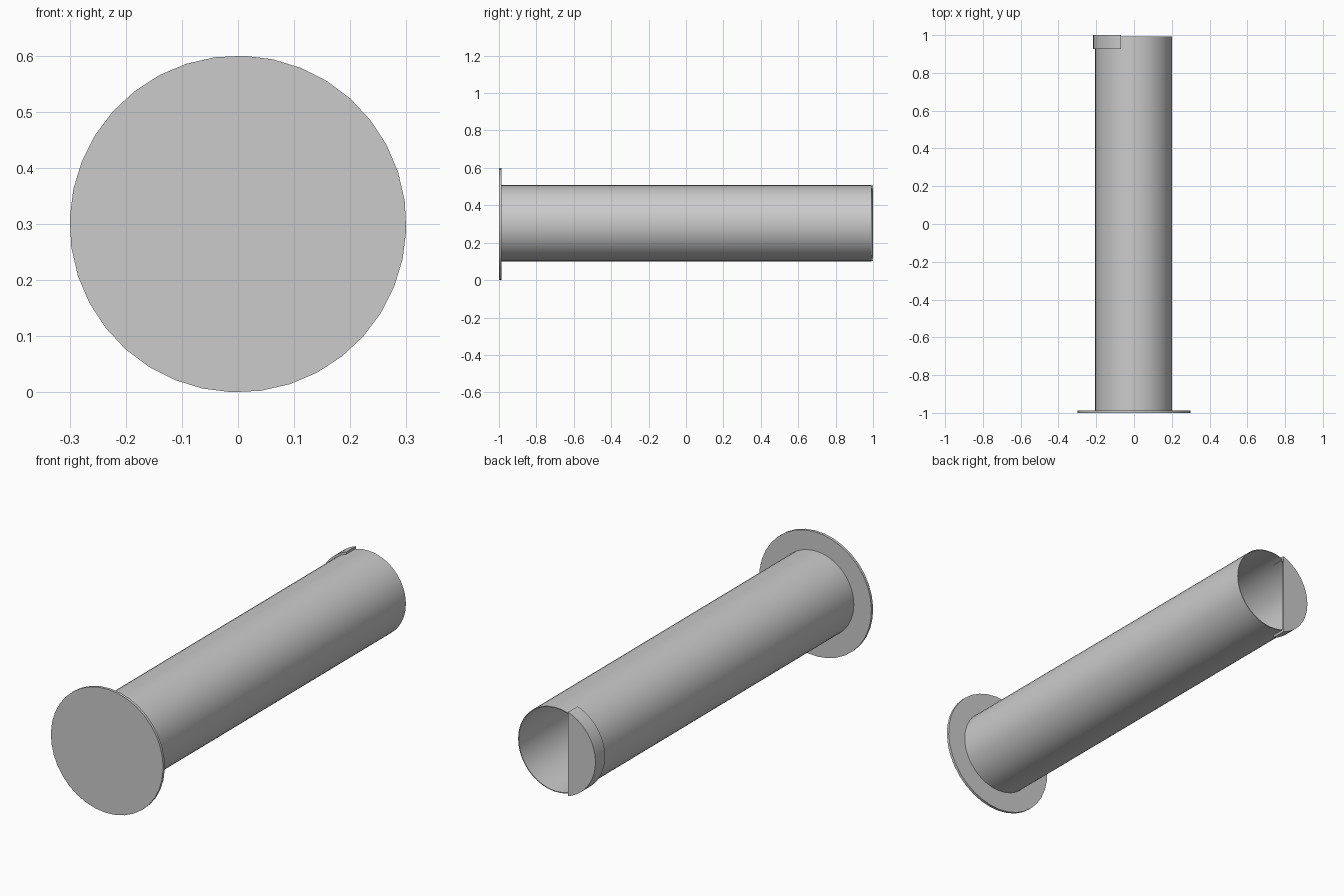
import bpy, bmesh, math

if "Cube" in bpy.data.objects:
    bpy.data.objects.remove(bpy.data.objects["Cube"])

grey = bpy.data.materials.new("plain grey")
grey.use_nodes = True
colour = (0.6, 0.6, 0.6, 1)
grey.diffuse_color = colour
grey.node_tree.nodes["Principled BSDF"].inputs["Base Color"].default_value = colour

CX, CZ = -0.002, 0.304     # tube axis
CHORD = -0.07              # straight edge of the half cover


def finish(name, bm):
    bmesh.ops.recalc_face_normals(bm, faces=bm.faces)
    mesh = bpy.data.meshes.new(name)
    bm.to_mesh(mesh)
    bm.free()
    mesh.materials.append(grey)
    obj = bpy.data.objects.new(name, mesh)
    bpy.context.collection.objects.link(obj)
    bpy.ops.object.select_all(action="DESELECT")
    obj.select_set(True)
    bpy.context.view_layer.objects.active = obj
    bpy.ops.object.shade_smooth_by_angle(angle=math.radians(30))


def extrude_outline(name, outline, y0, y1):
    """Solid made from an (x, z) outline extruded along y."""
    bm = bmesh.new()
    face = bm.faces.new([bm.verts.new((x, y0, z)) for x, z in outline])
    grown = bmesh.ops.extrude_face_region(bm, geom=[face], use_keep_orig=True)
    moved = [v for v in grown["geom"] if isinstance(v, bmesh.types.BMVert)]
    bmesh.ops.translate(bm, verts=moved, vec=(0, y1 - y0, 0))
    finish(name, bm)


def arc(radius, start, end, count, cx=CX, cz=CZ):
    step = (end - start) / count
    return [(cx + radius * math.cos(start + i * step),
             cz + radius * math.sin(start + i * step)) for i in range(count + 1)]


def cover_arc(radius):
    """Arc on the -x side, ending at the straight edge."""
    a = math.acos((CHORD - CX) / radius)
    return arc(radius, a, math.tau - a, 28)


# Front flange disc
offset = math.radians(-2)
extrude_outline("flange", arc(0.3, offset, offset + math.tau, 36, 0, 0.3)[:-1], -1, -0.987)

# Open thin-walled tube
bm = bmesh.new()
rings = []
for radius, y in ((0.204, -0.987), (0.204, 0.993), (0.2, 0.993), (0.2, -0.987)):
    rings.append([bm.verts.new((x, y, z)) for x, z in arc(radius, 0, math.tau, 48)[:-1]])
for k in range(4):
    a, b = rings[k], rings[(k + 1) % 4]
    for i in range(48):
        j = (i + 1) % 48
        bm.faces.new((a[i], a[j], b[j], b[i]))
finish("tube", bm)

# Partial end cover: curved rim and flat plate
extrude_outline("cover_rim", cover_arc(0.214) + cover_arc(0.197)[::-1], 0.927, 0.994)
extrude_outline("cover_plate", cover_arc(0.214), 0.994, 1)
